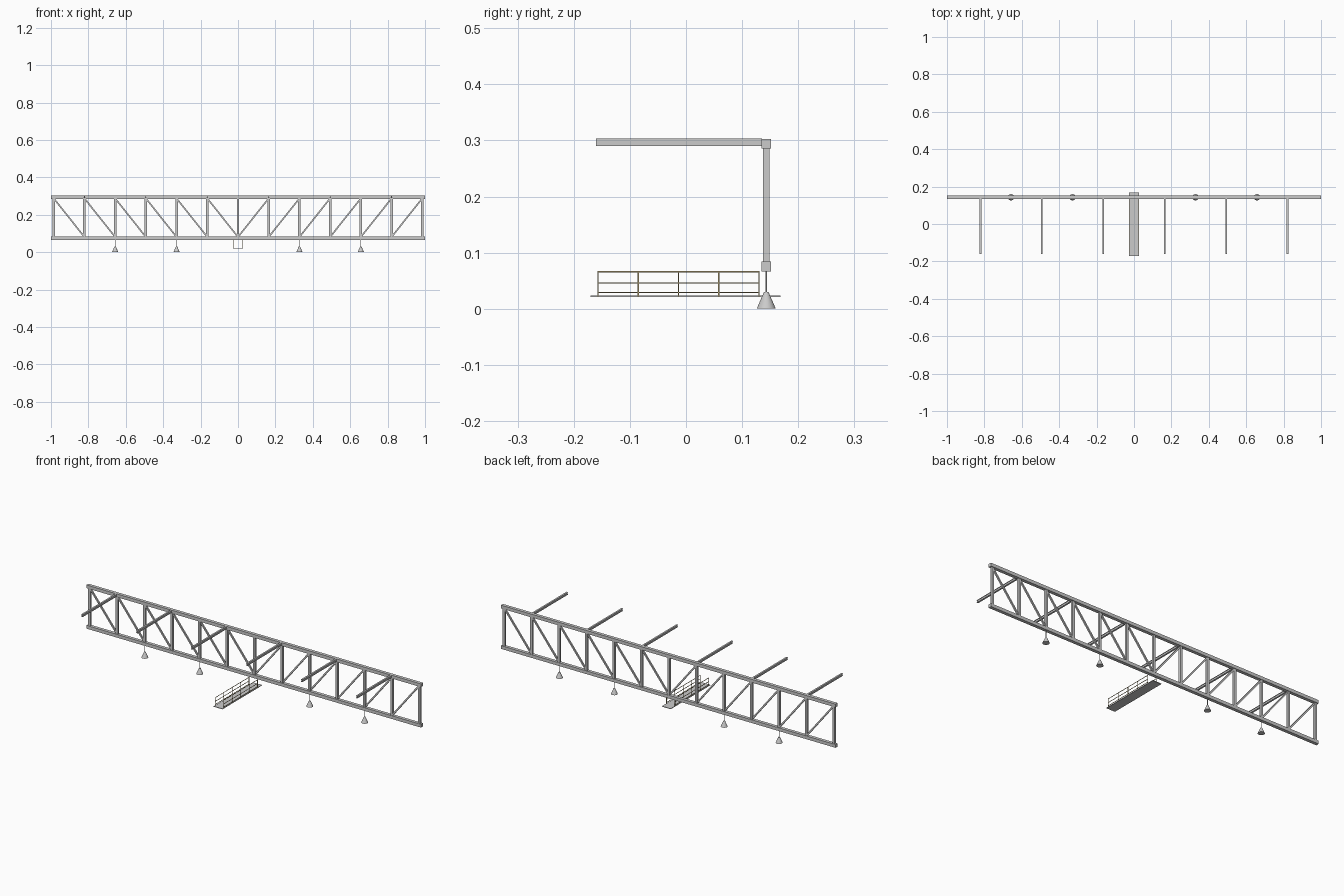
import bpy
from mathutils import Vector

if "Cube" in bpy.data.objects:
    bpy.data.objects.remove(bpy.data.objects["Cube"])

Y = 0.143              # truss plane
STEP = 0.1642          # bay length
Z_LOW, Z_TOP = 0.0755, 0.294

rail_mat = bpy.data.materials.new("rail_paint")
rail_mat.diffuse_color = (0.42, 0.34, 0.17, 1)
rail_mat.use_nodes = True
rail_mat.node_tree.nodes["Principled BSDF"].inputs["Base Color"].default_value = rail_mat.diffuse_color


def box(name, x, y, z, mat=None):
    """Box from (min, max) ranges."""
    bpy.ops.mesh.primitive_cube_add(size=1, location=[sum(r) / 2 for r in (x, y, z)])
    ob = bpy.context.object
    ob.name = name
    ob.scale = [r[1] - r[0] for r in (x, y, z)]
    bpy.ops.object.transform_apply(location=False, rotation=False, scale=True)
    if mat:
        ob.data.materials.append(mat)
    return ob


def around(c, w):
    return (c - w / 2, c + w / 2)


def strut(name, a, b, w):
    """Square bar between two points in the truss plane."""
    a, b = Vector(a), Vector(b)
    d = b - a
    ob = box(name, around(0, w), around(0, w), around(0, d.length))
    ob.location = (a + b) / 2
    ob.rotation_euler = (0, Vector((d.z, d.x)).angle_signed(Vector((1, 0))), 0)
    return ob


# Main chords
for name, z in (("bottom_chord", Z_LOW), ("top_chord", Z_TOP)):
    box(name, (-1, 1), around(Y, 0.0175), around(z, 0.0175))

# Posts
for i in range(-6, 7):
    box("truss_post", around(i * STEP, 0.013), around(Y, 0.012), (Z_LOW, Z_TOP))

# Diagonals falling toward the middle
for s in (-1, 1):
    for i in range(1, 7):
        top = Vector((s * i * STEP, Y, Z_TOP - 0.006))
        low = Vector((s * (i - 1) * STEP, Y, Z_LOW + 0.006))
        d = low - top
        ob = box("truss_diagonal", around(0, 0.008), around(0, 0.008), around(0, d.length))
        ob.location = (top + low) / 2
        ob.rotation_mode = 'QUATERNION'
        ob.rotation_quaternion = Vector((0, 0, 1)).rotation_difference(d.normalized())

# Cantilevered I-beam roof arms
for i in (-5, -3, -1, 1, 3, 5):
    x, ys = i * STEP, (-0.16, Y - 0.008)
    box("roof_arm_top_flange", around(x, 0.009), ys, (0.301, 0.303))
    box("roof_arm_bottom_flange", around(x, 0.009), ys, (0.290, 0.292))
    box("roof_arm_web", around(x, 0.004), ys, (0.292, 0.301))

# Hanging lamps
for i in (-4, -2, 2, 4):
    x = i * STEP
    bpy.ops.mesh.primitive_cone_add(vertices=24, radius1=0.017, radius2=0.004,
                                    depth=0.03, location=(x, Y, 0.015))
    bpy.context.object.name = "lamp_shade"
    bpy.ops.object.shade_smooth_by_angle()
    bpy.ops.mesh.primitive_cylinder_add(vertices=12, radius=0.0015, depth=0.04,
                                        location=(x, Y, 0.049))
    bpy.context.object.name = "lamp_rod"
    bpy.ops.object.shade_smooth_by_angle()

# Walkway deck
box("walkway_deck", (-0.026, 0.026), (-0.17, 0.168), (0.021, 0.024))

# Railings on both sides
for s in (-1, 1):
    x = s * 0.0255
    for k in range(5):
        box("railing_post", around(x, 0.002), around(-0.157 + k * 0.0718, 0.002),
            (0.022, 0.067), rail_mat)
    for z in (0.029, 0.046, 0.066):
        box("railing_bar", around(x, 0.002), (-0.158, 0.131), around(z, 0.002), rail_mat)
